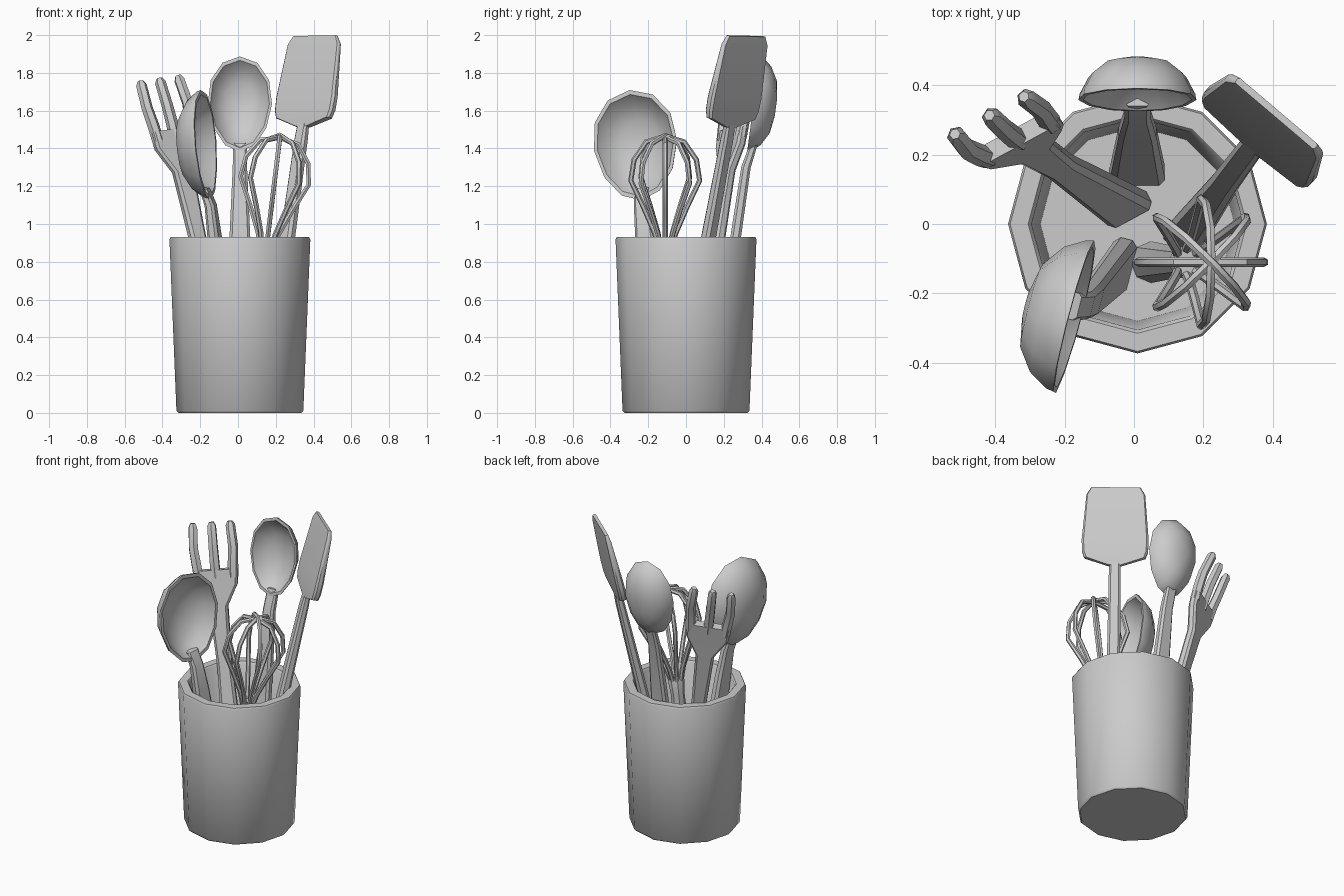
import bpy, bmesh
from math import sin, cos, pi
from mathutils import Vector, Matrix

if "Cube" in bpy.data.objects:
    bpy.data.objects.remove(bpy.data.objects["Cube"])


def finish(name, bm, mat=None):
    bmesh.ops.recalc_face_normals(bm, faces=bm.faces)
    me = bpy.data.meshes.new(name)
    bm.to_mesh(me)
    bm.free()
    if mat:
        me.transform(mat)
    ob = bpy.data.objects.new(name, me)
    bpy.context.collection.objects.link(ob)
    smooth(ob)
    return ob


def smooth(ob):
    bpy.ops.object.select_all(action='DESELECT')
    ob.select_set(True)
    bpy.context.view_layer.objects.active = ob
    bpy.ops.object.shade_smooth_by_angle(angle=0.7)


def skin(name, rings, mat=None):
    """Bridge equal-sized point rings and cap both ends."""
    bm = bmesh.new()
    vs = [[bm.verts.new(p) for p in r] for r in rings]
    n = len(vs[0])
    for a, b in zip(vs, vs[1:]):
        for i in range(n):
            j = (i + 1) % n
            bm.faces.new((a[i], a[j], b[j], b[i]))
    bm.faces.new(vs[0])
    bm.faces.new(vs[-1])
    return finish(name, bm, mat)


def frame(x, y, sx, sy, ux, uy):
    """Leaning frame: columns width, back, length; local z equals height."""
    d = Vector((sx, sy, 1))
    dn = d.normalized()
    u = Vector((ux, uy, 0))
    u = (u - dn * u.dot(dn)).normalized()
    w = dn.cross(u)
    m = Matrix((u, w, d)).transposed().to_4x4()
    m.translation = Vector((x, y, 0.05)) - d * 0.05
    return m


def bar(name, sections, mat):
    """Chamfered rectangular bar from (z, half width, half thickness, back offset)."""
    rings = []
    for z, a, b, o in sections:
        c = b * 0.5
        q = [(a, b - c), (a - c, b), (c - a, b), (-a, b - c),
             (-a, c - b), (c - a, -b), (a - c, -b), (a, c - b)]
        rings.append([(p, r + o, z) for p, r in q])
    return skin(name, rings, mat)


def tube(name, pts, radius, mat, radii=None):
    cu = bpy.data.curves.new(name, 'CURVE')
    cu.dimensions = '3D'
    cu.bevel_depth = radius
    cu.bevel_resolution = 1
    cu.use_fill_caps = True
    sp = cu.splines.new('POLY')
    sp.points.add(len(pts) - 1)
    for i, p in enumerate(pts):
        sp.points[i].co = (*(mat @ Vector(p)), 1)
        sp.points[i].radius = radii[i] if radii else 1
    ob = bpy.data.objects.new(name, cu)
    bpy.context.collection.objects.link(ob)
    bpy.ops.object.select_all(action='DESELECT')
    ob.select_set(True)
    bpy.context.view_layer.objects.active = ob
    bpy.ops.object.convert(target='MESH')
    smooth(bpy.context.view_layer.objects.active)


def bowl(name, zc, hw, hl, depth, mat):
    """Egg-shaped spoon shell: outer back, rim, inner hollow."""
    t = 0.022
    prof = [(0.2, depth), (0.55, depth * 0.88), (0.83, depth * 0.55), (0.98, depth * 0.15), (1, 0),
            (0.92, 0), (0.76, depth * 0.5 - t * 0.5), (0.5, depth * 0.85 - t), (0.2, depth - t)]
    rings = []
    for s, w in prof:
        ring = []
        for i in range(12):
            a = 2 * pi * i / 12
            ring.append((s * hw * cos(a) * (1 + 0.1 * sin(a)), w, zc + s * hl * sin(a)))
        rings.append(ring)
    skin(name, rings, mat)


# Crock: twelve-sided tapered pot with hollow inside
skin("crock", [[(0.01 + r * cos(i * pi / 6), r * sin(i * pi / 6), z) for i in range(12)]
               for r, z in [(0.325, 0), (0.336, 0.012), (0.373, 0.918), (0.367, 0.93),
                            (0.315, 0.93), (0.305, 0.918), (0.28, 0.05)]])

# Back spoon
m = frame(0.01, 0.145, 0, 0.134, 1, 0)
bar("back_spoon_handle", [(0.05, 0.08, 0.035, 0), (0.93, 0.055, 0.028, 0), (1.3, 0.038, 0.025, 0.005),
                          (1.43, 0.036, 0.02, 0.03)], m)
bowl("back_spoon_bowl", 1.635, 0.17, 0.252, 0.12, m)

# Front left ladle spoon
m = frame(-0.04, -0.12, -0.095, -0.108, 0.25, 0.967)
bar("front_spoon_handle", [(0.05, 0.08, 0.035, 0), (0.93, 0.052, 0.03, 0), (1.1, 0.042, 0.026, 0.005),
                           (1.19, 0.04, 0.02, 0.03)], m)
bowl("front_spoon_bowl", 1.417, 0.228, 0.292, 0.145, m)

# Spatula
m = frame(0.14, -0.045, 0.139, 0.187, 0.76, -0.65)
bar("spatula_handle", [(0.05, 0.06, 0.035, 0), (0.93, 0.04, 0.03, 0), (1.45, 0.036, 0.024, 0),
                       (1.58, 0.03, 0.016, 0)], m)
bar("spatula_blade", [(1.515, 0.045, 0.018, 0), (1.56, 0.185, 0.022, 0), (1.6, 0.2, 0.024, 0),
                      (1.67, 0.203, 0.024, 0), (1.95, 0.178, 0.015, 0), (1.995, 0.15, 0.01, 0)], m)

# Three-tined fork
m = frame(-0.02, 0.045, -0.222, 0.14, 0.89, 0.45)
bar("fork_handle", [(0.05, 0.072, 0.035, 0), (0.93, 0.045, 0.03, 0), (1.28, 0.057, 0.027, 0),
                    (1.41, 0.13, 0.026, 0), (1.5, 0.137, 0.026, 0)], m)
for k in (-1, 0, 1):
    tube("fork_tine", [(k * 0.105, 0, 1.45), (k * 0.112, 0, 1.53), (k * 0.122, 0.008, 1.63),
                       (k * 0.115, 0.028, 1.755), (k * 0.114, 0.03, 1.778)],
         0.032, m, [1, 1, 0.95, 0.9, 0.5])

# Whisk: handle and four wire loops
m = frame(0.05, -0.11, 0.122, 0, 1, 0)
skin("whisk_handle", [[(r * cos(i * pi / 4), r * sin(i * pi / 4), z) for i in range(8)]
                      for r, z in [(0.06, 0.05), (0.042, 0.78), (0.05, 0.86), (0.042, 0.89)]], m)
half = [(0.032, 0.86), (0.055, 0.95), (0.115, 1.09), (0.182, 1.23), (0.165, 1.34), (0.1, 1.435)]
for k in range(4):
    c, s = cos(k * pi / 4), sin(k * pi / 4)
    top = 1.455 + 0.005 * k
    path = [(-r, z) for r, z in half] + [(0, top)] + half[::-1]
    tube("whisk_wire", [(r * c, r * s, z) for r, z in path], 0.014, m)
